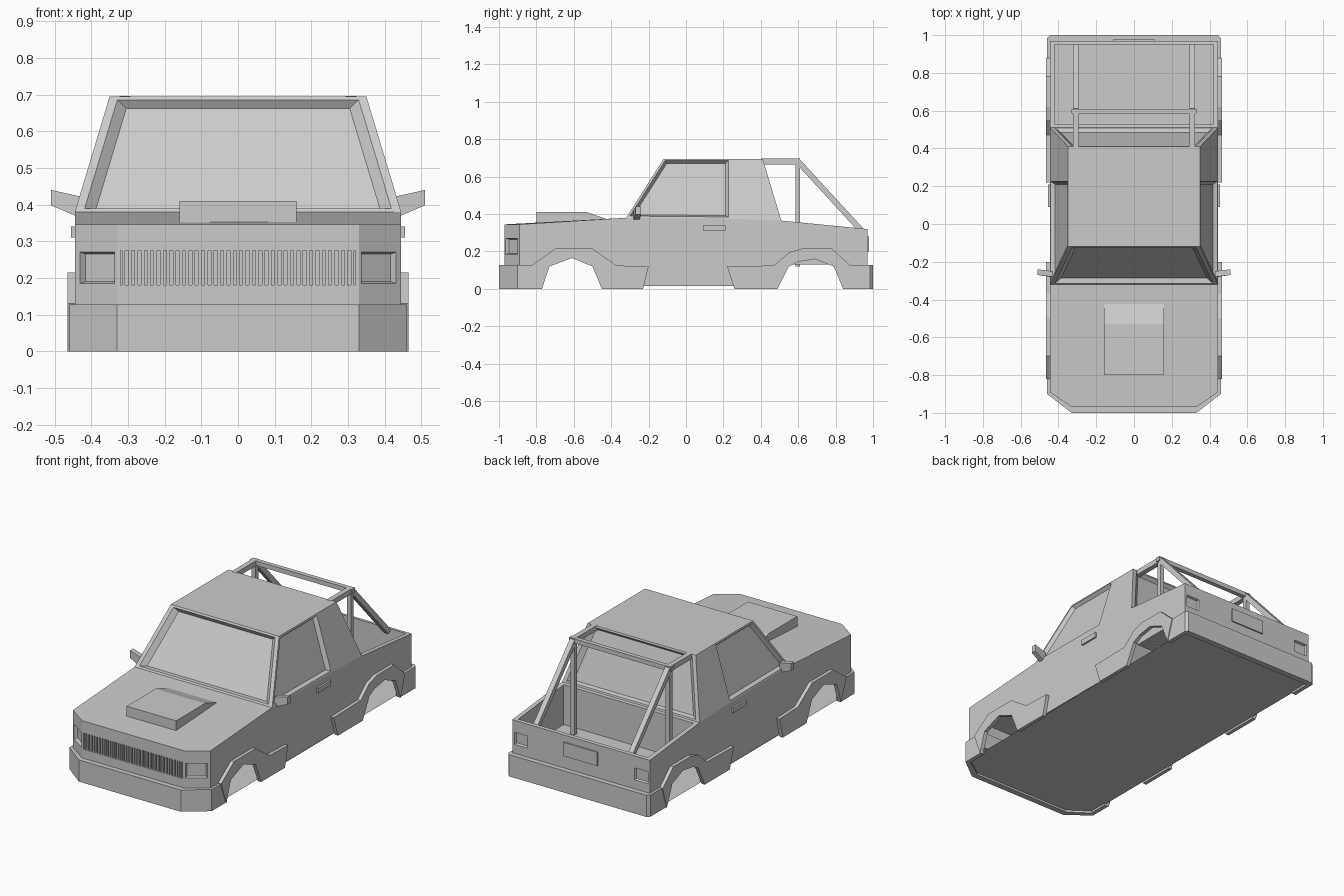
import bpy, bmesh
from mathutils import Vector

if "Cube" in bpy.data.objects:
    bpy.data.objects.remove(bpy.data.objects["Cube"])

W = 0.445  # half width of the body


def finish(name, bm):
    bmesh.ops.remove_doubles(bm, verts=bm.verts, dist=0.0005)
    bmesh.ops.recalc_face_normals(bm, faces=bm.faces)
    me = bpy.data.meshes.new(name)
    bm.to_mesh(me)
    bm.free()
    ob = bpy.data.objects.new(name, me)
    bpy.context.collection.objects.link(ob)
    return ob


def face(bm, pts):
    return bm.faces.new([bm.verts.new(p) for p in pts])


def loft(bm, loops):
    """Join closed loops one after another and cap the last one."""
    for a, b in zip(loops, loops[1:]):
        n = len(a)
        for i in range(n):
            j = (i + 1) % n
            face(bm, [a[i], a[j], b[j], b[i]])
    face(bm, loops[-1])


def shift(loop, d):
    return [Vector(p) + Vector(d) for p in loop]


def shrink(loop, f):
    c = sum((Vector(p) for p in loop), Vector()) / len(loop)
    return [Vector(p).lerp(c, f) for p in loop]


def window(bm, quad, depth):
    loft(bm, [quad, shrink(quad, .06), shift(shrink(quad, .13), depth)])


def prism(bm, pts, d):
    f = face(bm, pts)
    r = bmesh.ops.extrude_face_region(bm, geom=[f])
    bmesh.ops.translate(bm, vec=d, verts=[v for v in r['geom'] if isinstance(v, bmesh.types.BMVert)])
    bm.faces.new([v for v in f.verts]) if not f.is_valid else None


def box(bm, lo, hi):
    (a, b, c), (d, e, f) = lo, hi
    prism(bm, [(a, b, c), (d, b, c), (d, e, c), (a, e, c)], (0, 0, f - c))


def bar(bm, p, q, w=.03):
    """Square bar between two points lying in a plane of constant x or along x."""
    p, q = Vector(p), Vector(q)
    d = (q - p).normalized()
    u = Vector((1, 0, 0)) if abs(d.x) < .5 else Vector((0, 1, 0))
    v = d.cross(u).normalized() * w / 2
    u = u * w / 2
    prism(bm, [p + u + v, p - u + v, p - u - v, p + u - v], q - p)


def mirrored(ob):
    ob.modifiers.new("mirror", 'MIRROR').use_bisect_axis[0] = False
    return ob


# Body shell
bm = bmesh.new()
front_arch = [(-.73, .12), (-.61, .165), (-.49, .12), (-.44, .015)]
rear_arch = [(.48, .015), (.55, .12), (.60, .145), (.69, .16), (.79, .12)]
side = [(-.89, .345), (-.89, .12)] + front_arch + rear_arch + \
       [(.97, .12), (.97, .32), (.51, .365), (.24, .375), (-.32, .38)]
for s in (1, -1):
    face(bm, [(s * W, y, z) for y, z in side])
    # Slanted front corner with recessed headlight
    corner = lambda t, z: (s * (.33 + .115 * t), -.97 + .08 * t, z)
    inner = [corner(.06, .185), corner(.88, .185), corner(.88, .27), corner(.06, .27)]
    loft(bm, [[corner(0, .12), corner(1, .12), corner(1, .345), corner(0, .345)],
              inner, shift(shrink(inner, .12), (-s * .01, .016, 0))])
    # Tail light panel
    light = [(s * x, .97, z) for x, z in [(.345, .18), (.432, .18), (.432, .25), (.345, .25)]]
    loft(bm, [[(s * x, .97, z) for x, z in [(.33, .12), (W, .12), (W, .32), (.33, .32)]],
              light, shift(shrink(light, .14), (0, -.012, 0))])
    # Cab side with recessed window, and rear pillar
    window(bm, [(s * W, -.32, .38), (s * .35, -.12, .695), (s * .35, .24, .695), (s * W, .24, .375)],
           (-s * .02, 0, -.004))
    face(bm, [(s * W, .24, .375), (s * .35, .24, .695), (s * .35, .41, .695), (s * W, .51, .365)])
# Grille recess, tailgate, hood
rect = lambda x, y, z0, z1: [(-x, y, z0), (x, y, z0), (x, y, z1), (-x, y, z1)]
loft(bm, [rect(.33, -.97, .12, .345), rect(.32, -.97, .18, .275), rect(.32, -.95, .18, .275)])
face(bm, rect(.33, .97, .12, .32))
face(bm, [(-W, -.32, .38), (-W, -.89, .345), (-.33, -.97, .345),
          (.33, -.97, .345), (W, -.89, .345), (W, -.32, .38)])
# Windscreen, roof, rear window
window(bm, [(-W, -.32, .38), (W, -.32, .38), (.35, -.12, .695), (-.35, -.12, .695)], (0, .02, -.012))
face(bm, [(.35, -.12, .695), (.35, .24, .695), (.35, .41, .695),
          (-.35, .41, .695), (-.35, .24, .695), (-.35, -.12, .695)])
window(bm, [(-W, .51, .365), (W, .51, .365), (.35, .41, .695), (-.35, .41, .695)], (0, -.02, -.006))
# Cargo bed
bed = [(-.42, .53, .363), (.42, .53, .363), (.42, .95, .322), (-.42, .95, .322)]
loft(bm, [[(-W, .51, .365), (W, .51, .365), (W, .97, .32), (-W, .97, .32)],
          bed, [(x, y, .13) for x, y, z in bed]])
finish("body", bm)

# Floor pan
bm = bmesh.new()
face(bm, [(-W, .98, .012), (-W, -.89, .012), (-.33, -.98, .012),
          (.33, -.98, .012), (W, -.89, .012), (W, .98, .012)])
finish("floor_pan", bm)

# Bumpers
for name, outer, inner in [
        ("front_bumper", [(.46, -.77), (.46, -.9), (.33, -1)], [(.435, -.77), (.435, -.885), (.32, -.965)]),
        ("rear_bumper", [(.46, .84), (.46, .985), (.445, 1)], [(.435, .84), (.435, .95), (.43, .965)])]:
    bm = bmesh.new()
    half = lambda pts, s: [(s * x, y, 0) for x, y in pts]
    prism(bm, half(outer, 1) + half(outer, -1)[::-1] + half(inner, -1) + half(inner, 1)[::-1], (0, 0, .127))
    finish(name, bm)

# Wheel arch flares with sill ends
flares = {
    "front_flare": [(-.77, 0), (-.73, .12), (-.61, .165), (-.5, .12), (-.45, 0), (-.23, 0), (-.2, .12),
                    (-.37, .125), (-.5, .215), (-.7, .215), (-.82, .13)],
    "rear_flare": [(.26, 0), (.49, 0), (.55, .12), (.6, .145), (.69, .16), (.79, .12), (.84, 0), (.88, .125),
                   (.78, .215), (.62, .215), (.55, .195), (.47, .125), (.22, .12)]}
for name, pts in flares.items():
    bm = bmesh.new()
    prism(bm, [(.443, y, z) for y, z in pts], (.022, 0, 0))
    mirrored(finish(name, bm))

# Grille slats
bm = bmesh.new()
for i in range(37):
    x = -.312 + i * .624 / 36
    box(bm, (x - .0045, -.968, .18), (x + .0045, -.95, .275))
finish("grille_slats", bm)

# Hood scoop
bm = bmesh.new()
prism(bm, [(-.16, y, z) for y, z in [(-.8, .345), (-.8, .41), (-.53, .41), (-.42, .372), (-.42, .36)]], (.32, 0, 0))
finish("hood_scoop", bm)

# Number plate panel
bm = bmesh.new()
box(bm, (-.11, .965, .2), (.11, .978, .28))
finish("plate_panel", bm)

# Door handles
bm = bmesh.new()
box(bm, (.44, .09, .31), (.456, .21, .34))
mirrored(finish("door_handle", bm))

# Side mirrors
bm = bmesh.new()
prism(bm, [(.43, -.28, .372), (.445, -.28, .37), (.51, -.27, .398), (.51, -.27, .44), (.43, -.28, .422)],
      (0, .03, 0))
mirrored(finish("side_mirror", bm))

# Roll cage
bm = bmesh.new()
for s in (1, -1):
    x = s * .308
    bar(bm, (x, .597, .12), (x, .597, .68), .025)
    bar(bm, (x, .40, .681), (x, .61, .681))
    bar(bm, (x, .6, .68), (x, .94, .31))
bar(bm, (-.33, .597, .682), (.33, .597, .682), .026)
finish("roll_cage", bm)
